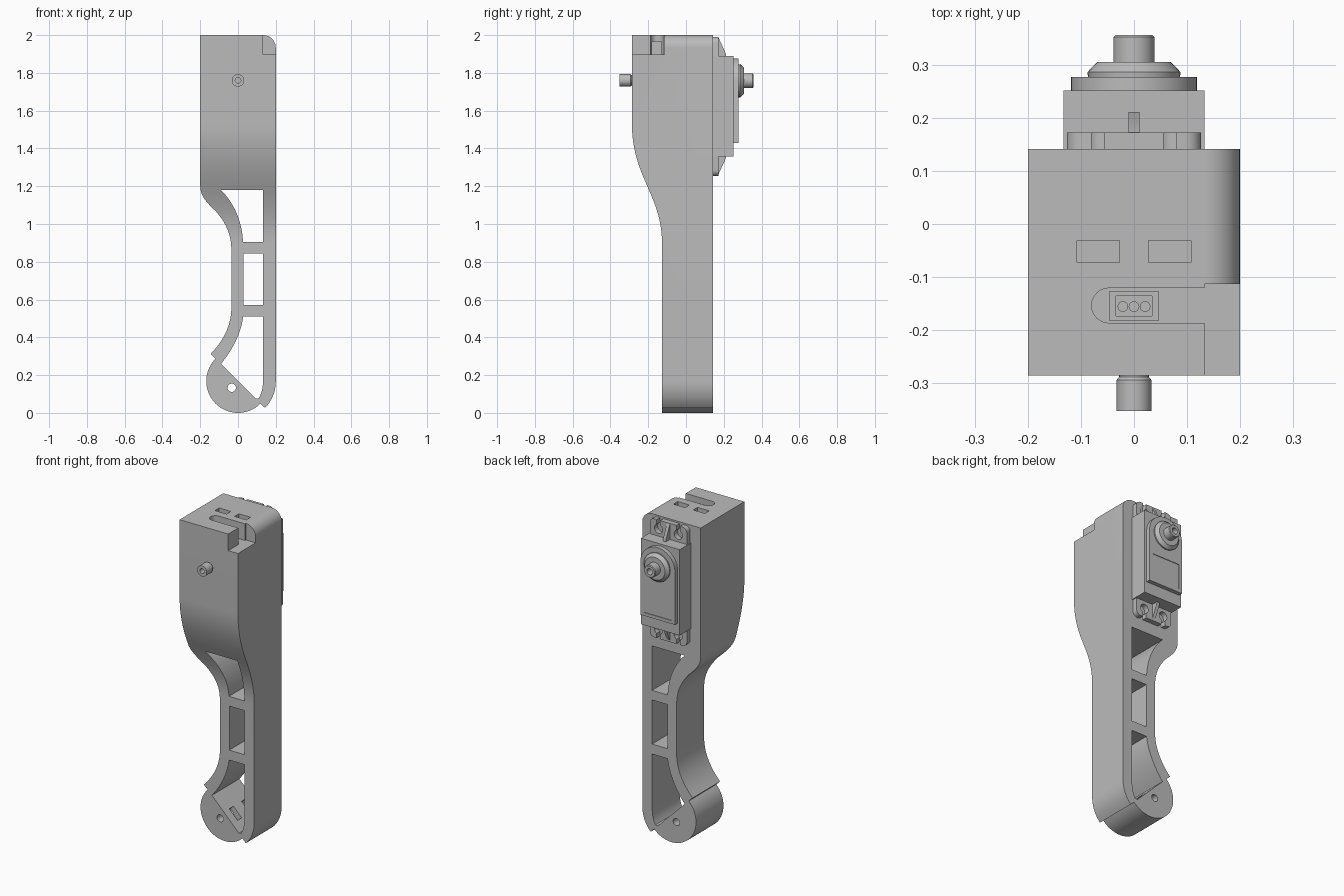
import bpy, bmesh, math
from mathutils import Vector, Matrix
from mathutils.geometry import interpolate_bezier

old = bpy.data.objects.get("Cube")
if old:
    bpy.data.objects.remove(old, do_unlink=True)

grey = bpy.data.materials.new("plain grey")
grey.use_nodes = True
colour = (0.5, 0.5, 0.5, 1)
grey.diffuse_color = colour
grey.node_tree.nodes["Principled BSDF"].inputs["Base Color"].default_value = colour


def finish(name, bm):
    bmesh.ops.remove_doubles(bm, verts=bm.verts, dist=1e-5)
    bmesh.ops.recalc_face_normals(bm, faces=bm.faces)
    mesh = bpy.data.meshes.new(name)
    bm.to_mesh(mesh)
    bm.free()
    mesh.materials.append(grey)
    obj = bpy.data.objects.new(name, mesh)
    bpy.context.collection.objects.link(obj)
    return obj


def prism(name, pts, axis, lo, hi):
    """Extrude a 2D outline along one axis."""
    place = {"x": lambda a, b, d: (d, a, b),
             "y": lambda a, b, d: (a, d, b),
             "z": lambda a, b, d: (a, b, d)}[axis]
    bm = bmesh.new()
    face = bm.faces.new([bm.verts.new(place(a, b, lo)) for a, b in pts])
    new = bmesh.ops.extrude_face_region(bm, geom=[face])["geom"]
    bmesh.ops.translate(bm, vec=place(0, 0, hi - lo),
                        verts=[v for v in new if isinstance(v, bmesh.types.BMVert)])
    return finish(name, bm)


def rect(a0, a1, b0, b1):
    return [(a0, b0), (a1, b0), (a1, b1), (a0, b1)]


def arc(cx, cy, r, start, end, n=12):
    angles = [math.radians(start + (end - start) * i / n) for i in range(n + 1)]
    return [(cx + r * math.cos(t), cy + r * math.sin(t)) for t in angles]


def circle(cx, cy, r):
    return arc(cx, cy, r, 0, 360, 32)[:-1]


def round_rect(a0, a1, b0, b1, r):
    return (arc(a1 - r, b1 - r, r, 0, 90, 5) + arc(a0 + r, b1 - r, r, 90, 180, 5)
            + arc(a0 + r, b0 + r, r, 180, 270, 5) + arc(a1 - r, b0 + r, r, 270, 360, 5))


def bez(*p):
    pts = interpolate_bezier(*[Vector((a, b, 0)) for a, b in p], 14)
    return [(v.x, v.y) for v in pts]


def lathe(name, profile, z, n=32):
    """Turn a (radius, y) profile about the y axis at height z."""
    bm = bmesh.new()
    rings = [[bm.verts.new((r * math.cos(math.tau * i / n), y, z + r * math.sin(math.tau * i / n)))
              for i in range(n)] for r, y in profile]
    for a, b in zip(rings, rings[1:]):
        for i in range(n):
            j = (i + 1) % n
            bm.faces.new((a[i], a[j], b[j], b[i]))
    bm.faces.new(rings[0])
    bm.faces.new(rings[-1])
    return finish(name, bm)


def boolean(obj, tool, operation="DIFFERENCE"):
    tool.hide_render = True
    mod = obj.modifiers.new("cut", "BOOLEAN")
    mod.operation, mod.solver, mod.object = operation, "EXACT", tool
    bpy.context.view_layer.objects.active = obj
    bpy.ops.object.modifier_apply(modifier=mod.name)
    bpy.data.objects.remove(tool, do_unlink=True)


BACK, FRONT = 0.142, -0.286

# Leg housing: front outline crossed with side outline
outline = ([(-0.2, 2)] + bez((-0.2, 1.2), (-0.2, 1.14), (-0.15, 1.1), (-0.115, 1.065))
           + bez((-0.115, 1.065), (-0.06, 1.0), (-0.035, 0.94), (-0.035, 0.86))[1:]
           + bez((-0.035, 0.56), (-0.035, 0.47), (-0.07, 0.39), (-0.145, 0.312))
           + arc(0, 0.168, 0.168, 135, 315, 36)
           + bez((0.143, 0.026), (0.18, 0.065), (0.2, 0.11), (0.2, 0.17))
           + arc(0.133, 1.933, 0.067, 0, 90))
side = ([(BACK, -0.1), (BACK, 2.1), (FRONT, 2.1)]
        + bez((FRONT, 1.52), (FRONT, 1.4), (-0.25, 1.3), (-0.207, 1.205))
        + bez((-0.207, 1.205), (-0.165, 1.11), (-0.127, 1.02), (-0.127, 0.9))[1:]
        + [(-0.127, -0.1)])
leg = prism("leg_housing", outline, "y", -0.5, 0.5)
boolean(leg, prism("side_cutter", side, "x", -0.4, 0.4), "INTERSECT")

# Through windows of the truss and the pivot hole
windows = [
    bez((-0.09, 1.18), (-0.03, 1.12), (0.02, 1.03), (0.027, 0.905)) + [(0.133, 0.905), (0.133, 1.18)],
    rect(0.029, 0.133, 0.572, 0.845),
    bez((0.027, 0.51), (0.02, 0.43), (-0.03, 0.33), (-0.09, 0.26))
    + [(0.095, 0.075)] + bez((0.11, 0.077), (0.125, 0.105), (0.133, 0.13), (0.133, 0.19)) + [(0.133, 0.51)],
    circle(-0.033, 0.133, 0.022),
]
for pts in windows:
    boolean(leg, prism("window_cutter", pts, "y", -0.5, 0.5))

# Corner notch, cable slot and strap pockets in the top
boolean(leg, prism("notch_cutter", rect(0.133, 0.3, -0.4, -0.113), "z", 1.897, 2.1))
slot = arc(-0.047, -0.154, 0.033, 90, 270) + [(0.15, -0.187), (0.15, -0.121)]
boolean(leg, prism("slot_cutter", slot, "z", 1.897, 2.1))
for s in (-1, 1):
    x = s * 0.0675
    boolean(leg, prism("pocket_cutter", rect(x - 0.04, x + 0.04, -0.073, -0.031), "z", 1.95, 2.1))
    # Matching pockets in the slanted face of the foot
    y = 0.007 + s * 0.06
    tool = prism("pocket_cutter", rect(-0.04, 0.04, y - 0.02, y + 0.02), "z", -0.035, 0.03)
    tool.data.transform(Matrix.Translation((0.02, 0, 0.15)) @ Matrix.Rotation(math.radians(45), 4, "Y"))
    boolean(leg, tool)

# Cable socket with three pins
socket = prism("cable_socket", rect(-0.046, 0.046, -0.183, -0.127), "z", 1.88, 1.965)
boolean(socket, prism("socket_cutter", rect(-0.034, 0.034, -0.174, -0.136), "z", 1.91, 2))
for i in (-1, 0, 1):
    prism("socket_pin", circle(i * 0.021, -0.156, 0.01), "z", 1.9, 1.945)

# Front pivot post with a bore
lathe("front_post", [(0.028, -0.27), (0.028, -0.289), (0.033, -0.295), (0.033, -0.353),
                     (0.015, -0.353), (0.015, -0.31)], 1.76)

# Servo mounting flange with open screw slots
flange = prism("servo_flange", round_rect(-0.127, 0.127, 1.255, 1.99, 0.03), "y", 0.135, 0.173)
for s in (-1, 1):
    for z, end in ((1.935, 2.1), (1.31, 1.1)):
        x = s * 0.068
        boolean(flange, prism("screw_cutter", circle(x, z, 0.028), "y", 0.1, 0.3))
        boolean(flange, prism("screw_slot", rect(x - 0.0125, x + 0.0125, min(z, end), max(z, end)),
                              "y", 0.1, 0.3))

# Stiffening ribs above and below the servo case
prism("upper_rib", [(0.17, 1.88), (0.212, 1.88), (0.212, 1.9), (0.173, 1.985)], "x", -0.01, 0.01)
prism("lower_rib", [(0.17, 1.37), (0.212, 1.37), (0.212, 1.35), (0.173, 1.265)], "x", -0.01, 0.01)

# Servo case and arched cover with a recessed label panel
prism("servo_case", rect(-0.133, 0.133, 1.358, 1.89), "y", 0.135, 0.252)
cover = prism("servo_cover", arc(0, 1.758, 0.119, 0, 180, 24) + [(-0.119, 1.43), (0.119, 1.43)],
              "y", 0.245, 0.278)
boolean(cover, prism("panel_cutter", rect(-0.095, 0.095, 1.45, 1.61), "y", 0.274, 0.3))

# Output boss and bored shaft
lathe("output_boss", [(0.085, 0.26), (0.088, 0.287), (0.07, 0.306), (0.03, 0.306)], 1.758)
lathe("output_shaft", [(0.039, 0.29), (0.039, 0.353), (0.035, 0.357), (0.019, 0.357),
                       (0.019, 0.315)], 1.758)

# Smooth the curved walls, keep the edges sharp
bpy.ops.object.select_all(action="DESELECT")
for obj in bpy.context.scene.objects:
    if obj.type == "MESH" and grey.name in obj.data.materials:
        obj.select_set(True)
        bpy.context.view_layer.objects.active = obj
bpy.ops.object.shade_smooth_by_angle(angle=math.radians(30))
